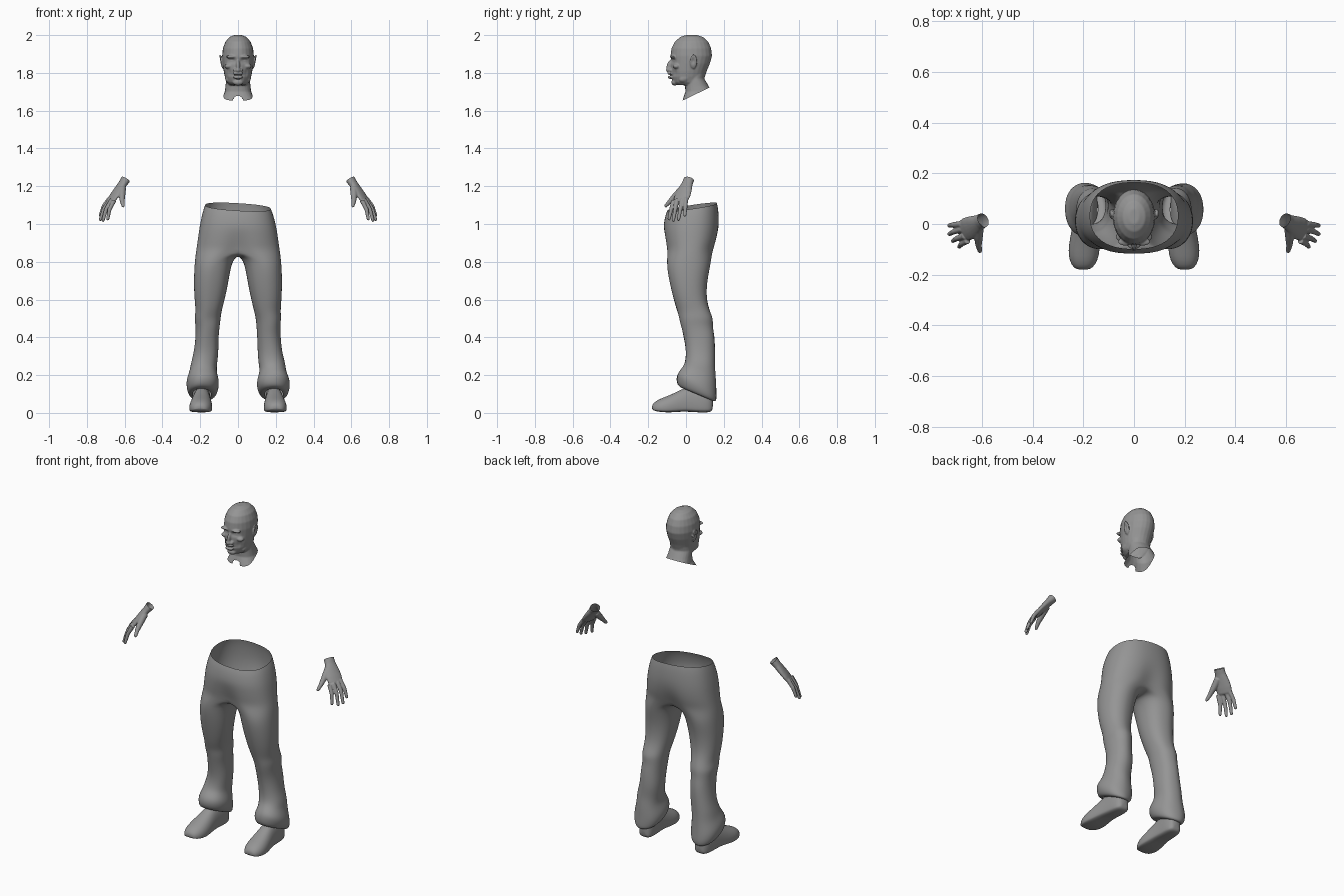
import bpy, bmesh
from math import sin, cos, pi, exp
from mathutils import Vector, Matrix

cube = bpy.data.objects.get("Cube")
if cube:
    bpy.data.objects.remove(cube)

grey = bpy.data.materials.new("plain grey")
grey.use_nodes = True
grey.diffuse_color = (0.3, 0.3, 0.3, 1)
grey.node_tree.nodes["Principled BSDF"].inputs["Base Color"].default_value = (0.3, 0.3, 0.3, 1)


def spow(v, p):
    return abs(v) ** p * (1 if v >= 0 else -1)


def oval(c, u, v, n=20, p=1.0):
    """Closed ring of points around c, with half axes u and v."""
    c, u, v = Vector(c), Vector(u), Vector(v)
    return [c + u * spow(cos(a), p) + v * spow(sin(a), p)
            for a in (2 * pi * i / n for i in range(n))]


def level(z, yf, yb, w, p=1.0):
    """Horizontal ring given its front, back and half width."""
    return oval((0, (yf + yb) / 2, z), (w, 0, 0), (0, (yb - yf) / 2, 0), 24, p)


def skin(bm, rings, closed=True):
    for a, b in zip(rings, rings[1:]):
        n = len(a)
        for i in range(n if closed else n - 1):
            j = (i + 1) % n
            bm.faces.new((a[i], a[j], b[j], b[i]))


def loft(bm, rings):
    """Capped skin through rings of points."""
    rows = [[bm.verts.new(p) for p in r] for r in rings]
    skin(bm, rows)
    bm.faces.new(rows[0])
    bm.faces.new(rows[-1])


def ball(bm, c, size, tilt=0, axis='X'):
    m = Matrix.Translation(c) @ Matrix.Rotation(tilt, 4, axis) @ Matrix.Diagonal((*size, 1))
    bmesh.ops.create_uvsphere(bm, u_segments=16, v_segments=12, radius=1, matrix=m)


def finish(name, bm):
    bmesh.ops.recalc_face_normals(bm, faces=bm.faces[:])
    me = bpy.data.meshes.new(name)
    bm.to_mesh(me)
    bm.free()
    me.materials.append(grey)
    me.shade_smooth()
    ob = bpy.data.objects.new(name, me)
    bpy.context.collection.objects.link(ob)
    return ob


def fuse(bm, voxel, rounds):
    """Merge overlapping solids into one smooth skin."""
    ob = finish("blend_helper", bm)
    r = ob.modifiers.new("merge", 'REMESH')
    r.mode, r.voxel_size = 'VOXEL', voxel
    s = ob.modifiers.new("soften", 'SMOOTH')
    s.factor, s.iterations = 0.5, rounds
    dg = bpy.context.evaluated_depsgraph_get()
    me = bpy.data.meshes.new_from_object(ob.evaluated_get(dg))
    out = bmesh.new()
    out.from_mesh(me)
    bpy.data.objects.remove(ob)
    bpy.data.meshes.remove(me)
    return out


def cut(bm, point, normal):
    bmesh.ops.bisect_plane(bm, geom=bm.verts[:] + bm.edges[:] + bm.faces[:],
                           plane_co=point, plane_no=normal, clear_outer=True)


def mirrored(name, ob):
    bm = bmesh.new()
    bm.from_mesh(ob.data)
    bmesh.ops.scale(bm, vec=(-1, 1, 1), verts=bm.verts[:])
    return finish(name, bm)


# Head: skull and neck lofts, with rounded features merged in
bm = bmesh.new()
loft(bm, [level(*r) for r in (
    (2.0, .0, .06, .02), (1.99, -.03, .09, .045), (1.965, -.06, .118, .067),
    (1.93, -.077, .133, .08), (1.89, -.082, .138, .084), (1.85, -.08, .127, .081),
    (1.81, -.08, .11, .076), (1.78, -.078, .1, .07), (1.75, -.068, .095, .06),
    (1.735, -.05, .09, .046))])
loft(bm, [level(*r) for r in (
    (1.82, .01, .105, .06), (1.77, -.005, .097, .063), (1.73, -.005, .12, .066, .9),
    (1.7, -.003, .14, .07, .8), (1.66, -.018, .16, .088, .6), (1.62, -.025, .17, .09, .6))])
ball(bm, (0, -.086, 1.84), (.01, .016, .03), -.3)       # nose bridge
ball(bm, (0, -.092, 1.815), (.014, .014, .012))         # nose tip
ball(bm, (0, -.085, 1.797), (.028, .013, .008))         # upper lip
ball(bm, (0, -.083, 1.777), (.026, .014, .009))         # lower lip
ball(bm, (0, -.06, 1.75), (.028, .018, .017))           # chin
for s in (-1, 1):
    ball(bm, (s * .016, -.082, 1.814), (.01, .012, .009))        # nostril wing
    ball(bm, (s * .034, -.07, 1.885), (.03, .016, .009))         # brow
    ball(bm, (s * .048, -.05, 1.835), (.024, .02, .014))         # cheekbone
    ball(bm, (s * .052, .0, 1.775), (.017, .04, .022), .4)       # jaw corner
    ball(bm, (s * .088, .04, 1.86), (.007, .02, .039), s * .22, 'Y')  # ear
bm = fuse(bm, .004, 3)
# Hollows: eye sockets, eyelids, mouth line, ear bowls
dents = [((0, -.095, 1.787), (.028, .03, .004), (0, .009, 0))]
for s in (-1, 1):
    dents += [((s * .032, -.075, 1.864), (.02, .03, .012), (0, .013, 0)),
              ((s * .033, -.07, 1.863), (.012, .03, .006), (0, -.006, 0)),
              ((s * .095, .037, 1.865), (.008, .009, .018), (-s * .008, 0, 0)),
              ((s * .045, -.07, 1.8), (.016, .03, .018), (0, .006, 0))]
for v in bm.verts:
    move = Vector()
    for c, r, push in dents:
        d = sum(((v.co[k] - c[k]) / r[k]) ** 2 for k in range(3))
        move += Vector(push) * exp(-d)
    v.co += move
cut(bm, (0, -.015, 1.655), (0, .07, -.145))
notch = Vector((0, -.015, 1.655))
bmesh.ops.delete(bm, geom=[f for f in bm.faces
                 if (f.calc_center_median() - notch).length < .025], context='FACES')
finish("head", bm)

# Hands: palm loft, fingers and thumb merged, open at the wrist
wrist = Vector((.595, .015, 1.235))
along = Vector((.08, -.045, -.115)).normalized()
side = Vector((.025, .067, .01))
side = (side - along * side.dot(along)).normalized()
flat = along.cross(side)


def tube(bm, path, radii):
    pts = [Vector(p) for p in path]
    d = (pts[-1] - pts[0]).normalized()
    u = (side - d * side.dot(d)).normalized()
    v = d.cross(u)
    rings = [oval(p, u * r, v * r, 12) for p, r in zip(pts, radii)]
    loft(bm, rings + [oval(pts[-1] + d * radii[-1] * .7, u * radii[-1] * .5, v * radii[-1] * .5, 12)])


bm = bmesh.new()
loft(bm, [oval(wrist + along * t, side * a, flat * b, 20) for t, a, b in (
    (-.03, .03, .027), (0, .029, .025), (.03, .031, .021), (.07, .041, .019),
    (.105, .046, .017), (.135, .044, .014), (.145, .034, .009))])
for knuckle, tip in (((.656, -.066, 1.125), (.69, -.09, 1.025)),
                     ((.668, -.047, 1.13), (.715, -.067, 1.018)),
                     ((.677, -.02, 1.13), (.729, -.04, 1.022)),
                     ((.68, .0, 1.135), (.73, -.006, 1.045))):
    a, b = Vector(knuckle), Vector(tip)
    bend = a.lerp(b, .5) + Vector((.007, 0, .003))
    tube(bm, (a, bend, b), (.0125, .011, .0085))
tube(bm, ((.612, -.015, 1.19), (.614, -.05, 1.155), (.613, -.085, 1.12), (.608, -.108, 1.095)),
     (.02, .018, .0125, .009))
bm = fuse(bm, .0035, 4)
cut(bm, wrist, -along)
left = finish("left_hand", bm)
mirrored("right_hand", left)

# Trousers: hip rings that split at the crotch into two legs
HALF, INNER = 12, 6
bm = bmesh.new()
hips = []
for z, w, yf, yb in ((1.09, .175, -.1, .165), (1.06, .187, -.111, .172), (1.0, .202, -.121, .177),
                     (.95, .21, -.12, .174), (.9, .217, -.115, .165), (.86, .223, -.109, .153)):
    ring = []
    for i in range(2 * HALF):
        a = -pi / 2 + pi * i / HALF
        x = w * spow(cos(a), .85)
        y = (yf + yb) / 2 + (yb - yf) / 2 * spow(sin(a), .85)
        pinch = max(0, (.98 - z) / .12) * exp(-(x / .05) ** 2)
        y += ((yf + yb) / 2 - y) * .22 * pinch
        tilt = max(0, (z - .95) / .14)
        ring.append(bm.verts.new((x, y, z + tilt * (.15 * (y - .03) - .06 * x))))
    hips.append(ring)
skin(bm, hips)
low = hips[-1]
bridge = []
for k in range(1, INNER):
    t = k / INNER
    p = low[HALF].co.lerp(low[0].co, t)
    bridge.append(bm.verts.new((0, p.y, .86 - .022 * sin(pi * t))))
legs = ((.8, .03, .23, -.107, .136), (.7, .046, .235, -.091, .112), (.6, .067, .231, -.066, .109),
        (.54, .083, .225, -.047, .126), (.5, .09, .231, -.035, .143), (.46, .096, .223, -.028, .143),
        (.4, .1, .226, -.011, .152), (.32, .102, .233, .0, .156), (.26, .107, .252, -.005, .153),
        (.22, .112, .256, -.022, .157), (.17, .097, .275, -.048, .163), (.13, .098, .273, -.052, .164),
        (.1, .112, .262, -.043, .158), (.1, .14, .24, -.015, .135))
for s in (1, -1):
    half = [low[i * s % (2 * HALF)] for i in range(HALF + 1)]
    rows = [half + bridge]
    for z, xi, xo, yf, yb in legs:
        row = []
        for i in range(HALF + INNER):
            a = -pi / 2 + (pi * i / HALF if i <= HALF else pi + pi * (i - HALF) / INNER)
            crease = 1 + (.025 * sin(2 * a + z * 45 + s) if z < .6 else 0)
            x = (xi + xo) / 2 + (xo - xi) / 2 * spow(cos(a), .9) * crease
            y = (yf + yb) / 2 + (yb - yf) / 2 * spow(sin(a), .9) * crease
            drop = .42 * (y - .055) * min(1, max(0, (.28 - z) / .12))
            row.append(bm.verts.new((s * x, y, z - drop)))
        rows.append(row)
    skin(bm, rows)
trousers = finish("trousers", bm)
sub = trousers.modifiers.new("rounding", 'SUBSURF')
sub.levels = sub.render_levels = 2

# Shoes: sections from toe to heel with flat soles
bm = bmesh.new()
rings = []
for y, w, top, sole in ((-.18, .02, .036, .022), (-.173, .038, .053, .012), (-.145, .056, .072, .006),
                        (-.105, .063, .087, .002), (-.055, .058, .108, .004), (-.005, .05, .135, .008),
                        (.05, .046, .15, .003), (.1, .046, .15, .002), (.132, .037, .13, .004),
                        (.143, .02, .1, .018)):
    cx, mid = .192 - .05 * y, sole + .3 * (top - sole)
    ring = []
    for i in range(24):
        a = 2 * pi * i / 24
        up = sin(a) >= 0
        z = mid + (top - mid) * sin(a) if up else mid - (mid - sole) * abs(sin(a)) ** .35
        ring.append((cx + w * spow(cos(a), .85 if up else .8), y, z))
    rings.append(ring)
loft(bm, rings)
shoe = finish("left_shoe", bm)
for ob in (shoe, mirrored("right_shoe", shoe)):
    sub = ob.modifiers.new("rounding", 'SUBSURF')
    sub.levels = sub.render_levels = 1
